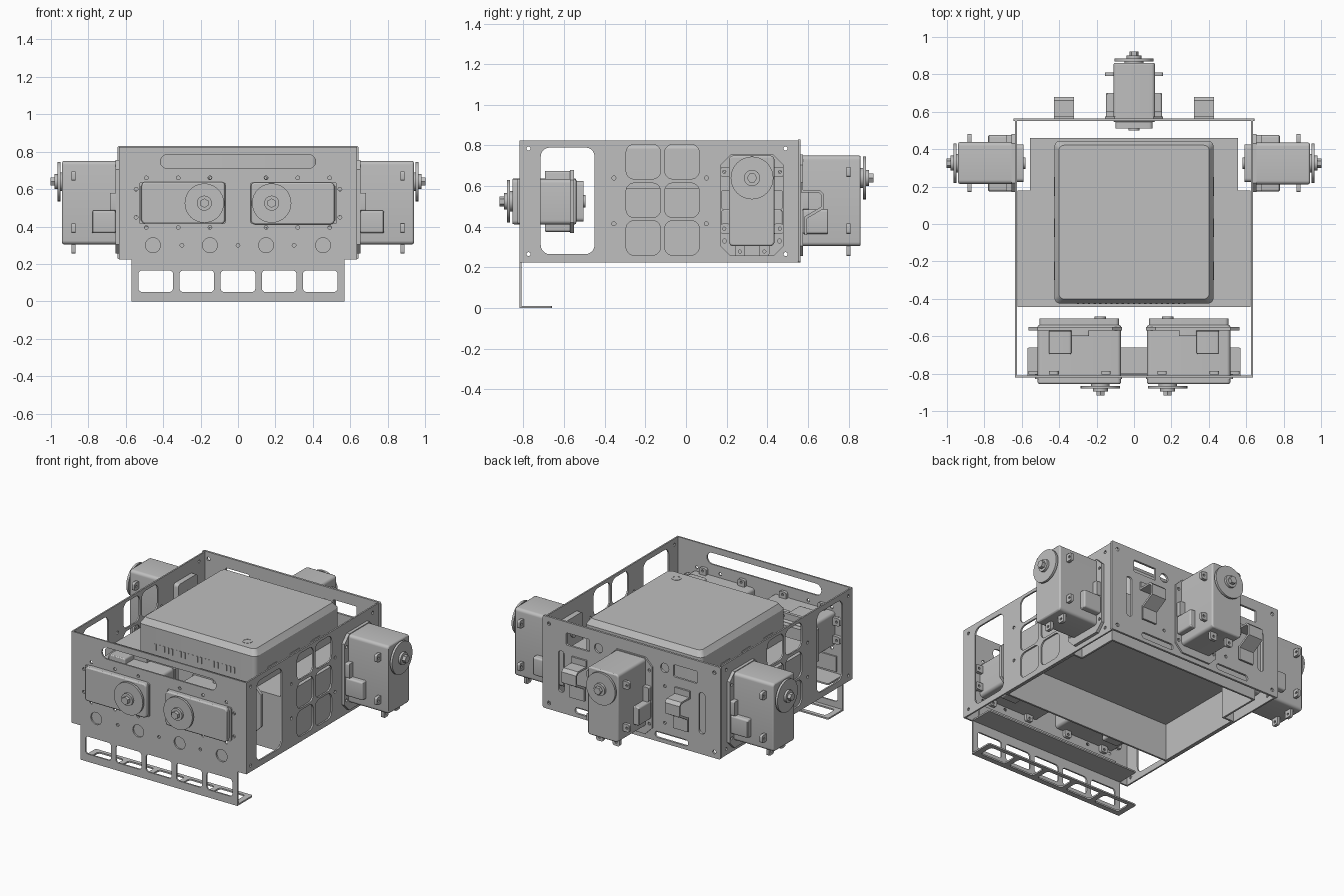
import bpy, bmesh, math
from mathutils import Vector, Matrix

cube = bpy.data.objects.get("Cube")
if cube:
    bpy.data.objects.remove(cube, do_unlink=True)

grey = bpy.data.materials.new("plain_grey")
grey.use_nodes = True
COLOR = (0.52, 0.52, 0.52, 1)
grey.diffuse_color = COLOR
grey.node_tree.nodes["Principled BSDF"].inputs["Base Color"].default_value = COLOR

X, Y, Z = Vector((1, 0, 0)), Vector((0, 1, 0)), Vector((0, 0, 1))
parts = []


def frame(origin, u, v):
    """Local drawing plane: u across, v along, w pointing out."""
    m = Matrix((u, v, u.cross(v))).transposed().to_4x4()
    m.translation = Vector(origin)
    return m


def rounded(u0, u1, v0, v1, r=0.0, steps=5):
    """Rectangle outline with round corners; steps=1 gives chamfers."""
    if r == 0:
        return [(u0, v0), (u1, v0), (u1, v1), (u0, v1)]
    corners = [(u1 - r, v1 - r), (u0 + r, v1 - r), (u0 + r, v0 + r), (u1 - r, v0 + r)]
    pts = []
    for q, (cu, cv) in enumerate(corners):
        for i in range(steps + 1):
            a = math.pi / 2 * (q + i / steps)
            pts.append((cu + r * math.cos(a), cv + r * math.sin(a)))
    return pts


def circle(u, v, r, n=24):
    return [(u + r * math.cos(math.tau * i / n), v + r * math.sin(math.tau * i / n)) for i in range(n)]


def prism(name, place, outline, w0, w1, holes=(), bevel=0.0):
    """Extrude an outline with holes from w0 to w1 in the given frame."""
    curve = bpy.data.curves.new(name, "CURVE")
    curve.dimensions = "2D"
    curve.fill_mode = "BOTH"
    curve.extrude = (w1 - w0) / 2
    for loop in [outline, *holes]:
        spline = curve.splines.new("POLY")
        spline.points.add(len(loop) - 1)
        for p, (u, v) in zip(spline.points, loop):
            p.co = (u, v, 0, 1)
        spline.use_cyclic_u = True
    temp = bpy.data.objects.new(name + "_profile", curve)
    bpy.context.collection.objects.link(temp)
    deps = bpy.context.evaluated_depsgraph_get()
    mesh = bpy.data.meshes.new_from_object(temp.evaluated_get(deps))
    bpy.data.objects.remove(temp, do_unlink=True)
    bm = bmesh.new()
    bm.from_mesh(mesh)
    bmesh.ops.remove_doubles(bm, verts=bm.verts, dist=0.0001)
    bmesh.ops.transform(bm, matrix=place @ Matrix.Translation((0, 0, (w0 + w1) / 2)), verts=bm.verts)
    bmesh.ops.dissolve_limit(bm, angle_limit=0.01, verts=bm.verts, edges=bm.edges)
    bmesh.ops.recalc_face_normals(bm, faces=bm.faces)
    bm.to_mesh(mesh)
    bm.free()
    mesh.materials.clear()
    mesh.materials.append(grey)
    obj = bpy.data.objects.new(name, mesh)
    bpy.context.collection.objects.link(obj)
    if bevel:
        mod = obj.modifiers.new("edge_bevel", "BEVEL")
        mod.width, mod.segments = bevel, 2
        mod.limit_method, mod.angle_limit = "ANGLE", math.radians(50)
    parts.append(obj)
    return obj


def servo(name, place):
    """Boxed motor with ears, mounting plate, side blocks and output disc."""
    def add(part, *args, **kw):
        prism(f"{name}_{part}", place, *args, **kw)
    add("body", rounded(-0.113, 0.11, -0.335, 0.11, 0.02), -0.01, 0.305, bevel=0.008)
    add("back_cap", rounded(-0.10, 0.10, -0.325, 0.10, 0.02), -0.045, -0.01)
    add("mount_plate", rounded(-0.155, 0.155, -0.385, 0.115, 0.05, 1), 0.0, 0.02,
        [circle(s * 0.135, v, 0.01, 12) for s in (-1, 1) for v in (0.04, -0.14, -0.31)])
    add("side_blocks", rounded(-0.15, 0.15, -0.275, -0.155, 0.012), 0.02, 0.145, bevel=0.006)
    add("side_steps", rounded(-0.15, 0.15, -0.155, -0.06, 0.008), 0.02, 0.05)
    # Thin screw ears near the output end
    for s in (-1, 1):
        for v in (0.03, -0.25):
            add("side_ear", rounded(s * 0.13 - 0.025, s * 0.13 + 0.025, v - 0.025, v + 0.025, 0.012),
                0.235, 0.255, [circle(s * 0.137, v, 0.008, 10)])
        add("end_ear", rounded(s * 0.06 - 0.025, s * 0.06 + 0.025, -0.385, -0.32, 0.012),
            0.235, 0.255, [circle(s * 0.06, -0.362, 0.008, 10)])
    add("boss", circle(0, 0, 0.05), 0.3, 0.317)
    add("disc", circle(0, 0, 0.105, 40), 0.315, 0.33)
    add("hub", circle(0, 0, 0.04), 0.33, 0.345)
    add("shaft", circle(0, 0, 0.025, 6), 0.345, 0.367)
    add("rear_pin", circle(0, 0, 0.03), -0.055, -0.045)


# Motors: two front (lying), two side and one rear (standing)
servo("front_left_servo", frame((0.18, -0.55, 0.525), Z, -X))
servo("front_right_servo", frame((-0.18, -0.55, 0.525), -Z, X))
servo("left_servo", frame((0.635, 0.325, 0.64), Y, Z))
servo("right_servo", frame((-0.635, 0.325, 0.64), -Y, Z))
servo("rear_servo", frame((0, 0.555, 0.64), -X, Z))

# Front panel with its windowed foot
front = frame((0, -0.81, 0), X, Z)
front_outline = [(-0.57, 0), (0.57, 0), (0.57, 0.225), (0.635, 0.225),
                 (0.635, 0.825), (-0.635, 0.825), (-0.635, 0.225), (-0.57, 0.225)]
foot_centres = (-0.44, -0.22, 0, 0.22, 0.44)
front_holes = [rounded(-0.415, 0.415, 0.71, 0.785, 0.037)]
front_holes += [rounded(c - 0.093, c + 0.093, 0.05, 0.165, 0.02) for c in foot_centres]
front_holes += [circle(x, 0.3, 0.04) for x in (-0.455, -0.15, 0.15, 0.455)]
front_holes += [circle(x, 0.3, 0.01, 12) for x in (-0.3, 0, 0.3)]
for s in (-1, 1):
    front_holes += [circle(s * x, z, 0.01, 12) for x in (0.15, 0.32, 0.49) for z in (0.66, 0.395)]
    front_holes += [circle(s * 0.545, z, 0.01, 12) for z in (0.6, 0.45)]
    # Raised rim around each front motor opening
    a, b = sorted((s * 0.065, s * 0.53))
    prism("front_motor_rim", front, rounded(a, b, 0.415, 0.635, 0.01), 0.01, 0.02,
          [rounded(a + 0.012, b - 0.012, 0.427, 0.623, 0.01)])
prism("front_panel", front, front_outline, 0, 0.01, front_holes)
prism("sensor_bar", front, rounded(-0.53, 0.53, 0.25, 0.35), -0.012, -0.002)

# Bent flanges under the front
flat = Matrix.Identity(4)
prism("foot_lip", flat, rounded(-0.57, 0.57, -0.82, -0.66, 0.01), 0, 0.01,
      [rounded(c - 0.093, c + 0.093, -0.785, -0.685, 0.02) for c in foot_centres])
prism("front_lower_flange", flat, rounded(-0.57, 0.57, -0.815, -0.66, 0.01), 0.226, 0.236)

# Side panels
side_holes = [rounded(-0.715, -0.45, 0.265, 0.79, 0.045)]
for y in (-0.21, -0.02):
    side_holes += [rounded(y - 0.085, y + 0.085, z - 0.085, z + 0.085, 0.04) for z in (0.345, 0.53, 0.72)]
for y, z in [(-0.775, 0.785), (-0.775, 0.265), (0.49, 0.785), (0.49, 0.265),
             (-0.355, 0.64), (-0.355, 0.415), (0.1, 0.64), (0.1, 0.415)]:
    side_holes.append(circle(y, z, 0.01, 12))
for name, x in (("left_panel", 0.625), ("right_panel", -0.635)):
    prism(name, frame((x, 0, 0), Y, Z), rounded(-0.82, 0.55, 0.225, 0.825), 0, 0.01, side_holes)

# Rear panel with slots, connector windows and strap hooks
rear_holes = []
for s in (-1, 1):
    for c, hw, z0, z1, r in [(0.51, 0.022, 0.36, 0.63, 0.02), (0.29, 0.12, 0.25, 0.29, 0.018),
                             (0.39, 0.085, 0.68, 0.76, 0.008)]:
        rear_holes.append(rounded(s * c - hw, s * c + hw, z0, z1, r))
    rear_holes.append(circle(s * 0.24, 0.72, 0.03))
    rear_holes += [circle(s * 0.6, z, 0.012, 12) for z in (0.265, 0.785)]
    rear_holes += [circle(s * 0.24, z, 0.01, 12) for z in (0.36, 0.6)]
    hook = [(0.565, 0.62), (0.577, 0.62), (0.577, 0.58), (0.66, 0.58), (0.68, 0.56), (0.68, 0.49),
            (0.595, 0.44), (0.595, 0.36), (0.583, 0.36), (0.583, 0.45), (0.668, 0.5), (0.668, 0.555),
            (0.655, 0.568), (0.565, 0.568)]
    prism("rear_hook", frame((s * 0.375, 0, 0), Y, Z), hook, -0.053, 0.053)
prism("rear_panel", frame((0, 0.55, 0), -X, Z), rounded(-0.645, 0.645, 0.225, 0.83, 0.01), 0, 0.014, rear_holes)


# Open-bottomed tray, notched around the side motors
def tray_outline(t):
    half = [(0.622 - t, -0.445 + t), (0.622 - t, 0.18 - t), (0.555 - t, 0.18 - t), (0.555 - t, 0.46 - t)]
    return half + [(-x, y) for x, y in reversed(half)]


prism("tray_walls", flat, tray_outline(0), 0.226, 0.575, [tray_outline(0.012)])
prism("tray_top", flat, tray_outline(0), 0.575, 0.587)
prism("tray_underside", flat, tray_outline(0.012), 0.47, 0.48)

# Computer box with chamfered lid, vents and power button
prism("computer_box", flat, rounded(-0.425, 0.425, -0.425, 0.445, 0.03), 0.587, 0.785)
lid = prism("computer_lid", flat, rounded(-0.425, 0.425, -0.425, 0.445, 0.03), 0.785, 0.822)
bm = bmesh.new()
bm.from_mesh(lid.data)
for v in bm.verts:
    if v.co.z > 0.8:
        v.co.x *= 0.945
        v.co.y = 0.01 + (v.co.y - 0.01) * 0.945
bm.to_mesh(lid.data)
bm.free()
prism("power_button", flat, circle(0.3, -0.33, 0.03), 0.822, 0.824, [circle(0.3, -0.33, 0.024)])
box_front = frame((0, -0.425, 0), X, Z)
for i in range(20):
    x = -0.3 + i * 0.03
    prism("vent_rib", box_front, rounded(x - 0.006, x + 0.006, 0.64, 0.68), 0, 0.003)
for x in (0.425, -0.428):
    for y in (-0.25, -0.02, 0.2):
        prism("side_port", frame((x, 0, 0), Y, Z), rounded(y - 0.05, y + 0.05, 0.64, 0.675, 0.008), 0, 0.003)

# Smooth round faces, keep edges crisp
bpy.ops.object.select_all(action="DESELECT")
for obj in parts:
    obj.select_set(True)
bpy.context.view_layer.objects.active = parts[0]
bpy.ops.object.shade_smooth_by_angle(angle=math.radians(30))
